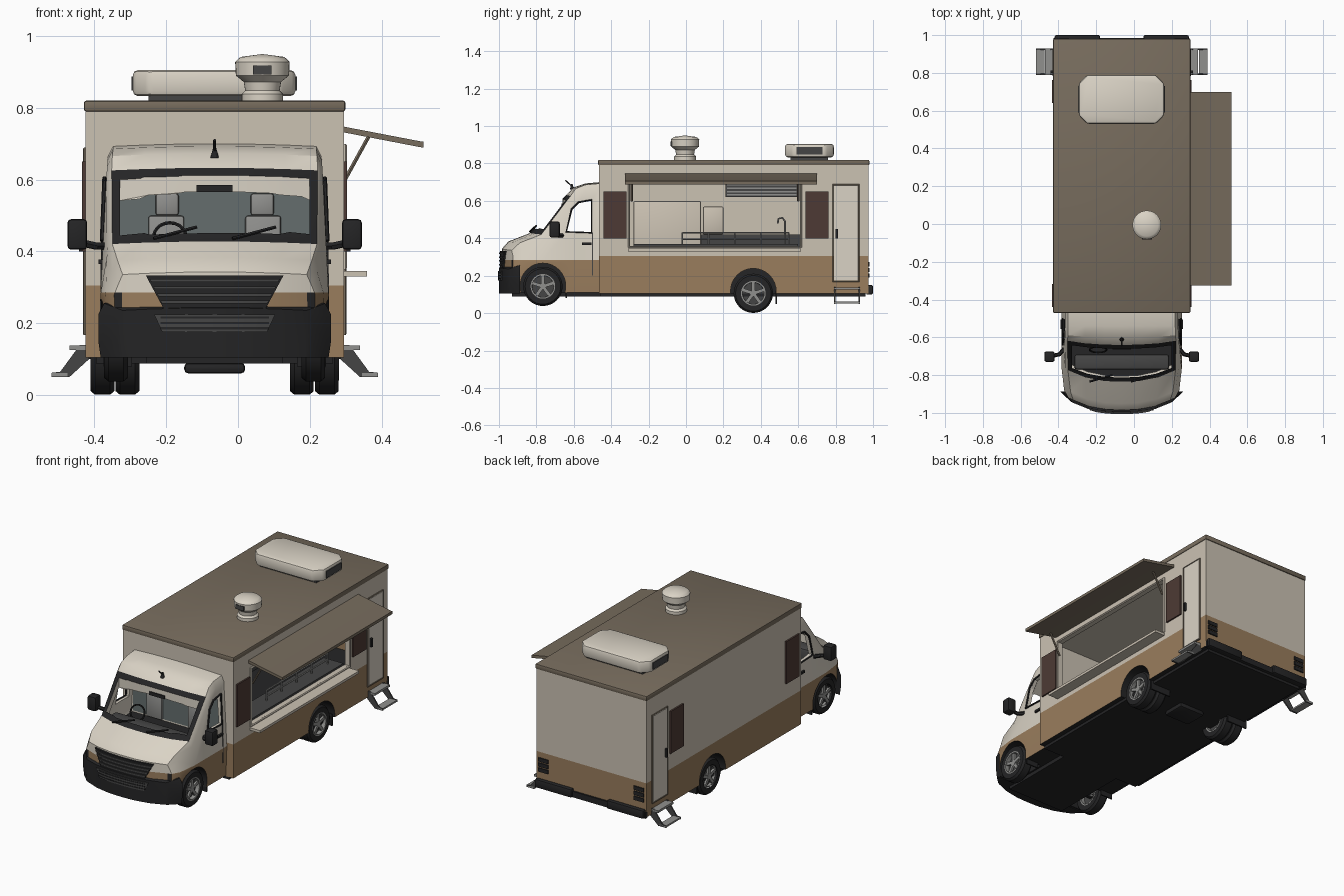
import bpy, bmesh, math
from mathutils import Vector, Matrix

if "Cube" in bpy.data.objects:
    bpy.data.objects.remove(bpy.data.objects["Cube"])

C = -0.065  # centre line of the vehicle
def material(name, r, g, b):
    m = bpy.data.materials.new(name)
    m.diffuse_color = (r, g, b, 1)
    m.use_nodes = True
    m.node_tree.nodes["Principled BSDF"].inputs["Base Color"].default_value = m.diffuse_color
    return m
CREAM = material("cream", .70, .65, .56)
WALL = material("wall_beige", .60, .54, .45)
TAN = material("tan", .32, .205, .11)
ROOF = material("roof_brown", .185, .15, .11)
MAROON = material("panel_maroon", .075, .042, .035)
BLACK = material("black", .018, .018, .019)
GREY = material("metal_grey", .28, .28, .27)
INNER = material("cab_grey", .13, .155, .155)
DARK = material("dark_grey", .06, .06, .06)

def make(name, bm, *mats):
    bmesh.ops.recalc_face_normals(bm, faces=bm.faces[:])
    me = bpy.data.meshes.new(name)
    bm.to_mesh(me); bm.free()
    o = bpy.data.objects.new(name, me)
    bpy.context.collection.objects.link(o)
    for m in mats:
        me.materials.append(m)
    return o

def prism(name, pts, axis, a, b, mat=None, bevel=0):
    put = {'x': lambda p, t: (t, p[0], p[1]), 'y': lambda p, t: (p[0], t, p[1]),
           'z': lambda p, t: (p[0], p[1], t)}[axis]
    bm = bmesh.new()
    lo = [bm.verts.new(put(p, a)) for p in pts]
    hi = [bm.verts.new(put(p, b)) for p in pts]
    bm.faces.new(lo); bm.faces.new(hi)
    for i in range(len(pts)):
        j = (i + 1) % len(pts)
        bm.faces.new((lo[i], lo[j], hi[j], hi[i]))
    o = make(name, bm, *([mat] if mat else []))
    if bevel:
        md = o.modifiers.new("bevel", 'BEVEL'); md.width = bevel; md.segments = 2
    return o

def box(name, x0, x1, y0, y1, z0, z1, mat=None, bevel=0):
    return prism(name, [(x0, y0), (x1, y0), (x1, y1), (x0, y1)], 'z', z0, z1, mat, bevel)

def side_box(name, s, d0, d1, *rest):  # distances from the centre line on side s
    a, b = sorted((C + s * d0, C + s * d1))
    return box(name, a, b, *rest)

def tube(name, pts, r, mat, closed=False):
    cu = bpy.data.curves.new(name, 'CURVE')
    cu.dimensions = '3D'; cu.bevel_depth = r; cu.bevel_resolution = 1; cu.use_fill_caps = True
    sp = cu.splines.new('POLY'); sp.points.add(len(pts) - 1); sp.use_cyclic_u = closed
    for p, q in zip(sp.points, pts):
        p.co = (*q, 1)
    cu.materials.append(mat)
    o = bpy.data.objects.new(name, cu)
    bpy.context.collection.objects.link(o)

def lathe(name, prof, mat, loc, axis='z', steps=32):
    bm = bmesh.new()
    vs = [bm.verts.new((r, 0, h)) for r, h in prof]
    es = [bm.edges.new(e) for e in zip(vs, vs[1:])]
    bmesh.ops.spin(bm, geom=vs + es, cent=(0, 0, 0), axis=(0, 0, 1), angle=2 * math.pi, steps=steps)
    bmesh.ops.remove_doubles(bm, verts=bm.verts[:], dist=1e-5)
    if axis == 'x':
        bm.transform(Matrix.Rotation(math.pi / 2, 4, 'Y'))
    bm.transform(Matrix.Translation(loc))
    return make(name, bm, mat)

def cut(o, *cutters):
    bpy.context.view_layer.objects.active = o
    for c in cutters:
        md = o.modifiers.new("cut", 'BOOLEAN')
        md.operation = 'DIFFERENCE'; md.object = c; md.solver = 'EXACT'
        bpy.ops.object.modifier_apply(modifier=md.name)
        bpy.data.objects.remove(c)

def paint(o, z, rule):  # slice at height z, then colour faces by rule
    bm = bmesh.new(); bm.from_mesh(o.data)
    bmesh.ops.bisect_plane(bm, geom=bm.verts[:] + bm.edges[:] + bm.faces[:],
                           plane_co=(0, 0, z), plane_no=(0, 0, 1))
    bm.normal_update()
    for f in bm.faces:
        f.material_index = rule(f.calc_center_median(), f.normal, f.material_index)
    bm.to_mesh(o.data); bm.free()

US = (-.95, -.65, -.3, 0, .3, .65, .95)
def loft(name, secs, floor, mid, mats, glass=None):
    # sections: y, top height, half width low, half width top, bow of the front
    bm = bmesh.new(); rings = []
    for y, zt, hw, ht, bow in secs:
        P = [(u, u * ht, zt + .008 * (1 - u * u)) for u in US]
        P += [(1, ht, zt - .03), (1, hw, mid), (1, hw * .98, floor)]
        P += [(u, u * hw * .98, floor) for u in reversed(US)]
        P += [(1, -hw * .98, floor), (1, -hw, mid), (1, -ht, zt - .03)]
        rings.append([bm.verts.new((C + x, y + bow * abs(u) ** 2.5, z)) for u, x, z in P])
    n = 20
    for k, (a, b) in enumerate(zip(rings, rings[1:])):
        for i in range(n):
            j = (i + 1) % n
            f = bm.faces.new((a[i], a[j], b[j], b[i]))
            if k == glass and i < 6:
                f.material_index = 2
    for r in (rings[0], rings[-1]):
        for i in range(6):
            bm.faces.new((r[i], r[i + 1], r[15 - i], r[16 - i]))
        bm.faces.new(r[6:11]); bm.faces.new([r[0]] + r[16:20])
    return make(name, bm, *mats)

# Cab shell: lofted, hollowed, with open windscreen, side windows and wheel arches
secs = [(-.985, .335, .28, .27, .06), (-.95, .375, .305, .285, .07), (-.835, .42, .318, .30, .07),
        (-.64, .625, .318, .302, .025), (-.60, .665, .318, .30, .012), (-.54, .685, .318, .298, 0),
        (-.465, .692, .318, .298, 0)]
cab = loft("cab", secs, .11, .28, (CREAM, TAN, BLACK), 2)
inner = [(y + .03 if y < -.5 else -.475, zt - .014, hw - .02, ht - .02, b) for y, zt, hw, ht, b in secs[2:]]
cavity = loft("cab_cavity", inner, .33, .35, ())
V = (-.88, -.6, -.3, 0, .3, .6, .88)
screen = [(C + u * .30, -.813 + .07 * abs(u) ** 2.5) for u in V]
screen += [(C + u * .30, -.66 + .025 * abs(u) ** 2.5) for u in reversed(V)]
win = [(-.64, .435), (-.612, .555), (-.575, .593), (-.505, .605), (-.505, .43)]
def arches(y, z, r, d):
    return [lathe("arch", [(0, -.09), (r, -.09), (r, .09), (0, .09)], BLACK, (C + s * d, y, z), 'x')
            for s in (-1, 1)]
cut(cab, cavity, prism("screen_cut", screen, 'z', .40, .8),
    prism("window_cut", win, 'x', C - .5, C + .5), *arches(-.765, .145, .122, .29))
def cab_rule(c, n, m):
    if m == 2 or (n.z < -.9 and c.z < .2) or (abs(c.x - C) < .29 and n.z > .9 and c.z < .345):
        return 2
    if c.z < .285:
        return 2 if c.y > -.93 and (abs(n.x) < .5 or abs(c.x - C) < .27) else 1
    return 0
paint(cab, .285, cab_rule)

# Box body: hollow kitchen with a serving hatch on the right
body = box("body", C - .36, C + .36, -.465, .975, .105, .795)
for m in (WALL, TAN, BLACK):
    body.data.materials.append(m)
cut(body, box("room", C - .335, C + .335, -.44, .95, .25, .775),
    box("hatch", .2, .4, -.30, .61, .36, .69), *arches(.36, .117, .122, .30))
def body_rule(c, n, m):
    if (n.z < -.9 and c.z < .2) or (.2 < c.y < .5 and c.z < .26 and (abs(n.x) < .5 or abs(c.x - C) < .33)):
        return 2
    return 1 if c.z < .305 else 0
paint(body, .305, body_rule)
box("roof", C - .364, C + .364, -.47, .98, .79, .82, ROOF, .006)

# Bumpers, underside and grilles
loft("front_bumper", [(-1, .235, .27, .27, .06), (-.95, .25, .312, .312, .05), (-.888, .255, .324, .324, 0)],
     .105, .15, (BLACK,))
box("underside", C - .33, C + .33, -.46, .96, .088, .106, BLACK)
box("cab_underside", C - .19, C + .19, -.93, -.46, .088, .112, BLACK)
box("axle_housing", C - .085, C + .085, .29, .43, .06, .09, BLACK, .012)
for y, z in ((-.765, .14), (.36, .117)):
    tube("axle", [(C - .28, y, z), (C + .28, y, z)], .018, BLACK)
for s in (-1, 1):
    side_box("rear_bumper", s, .115, .355, .97, 1.0, .10, .15, BLACK, .008)
    for k in range(3):
        side_box("tail_light", s, .28, .345, .97, .982, .19 + .03 * k, .212 + .03 * k, BLACK)
box("rear_sill", C - .36, C + .36, .965, .985, .10, .135, BLACK)

def bowed_panel(name, z0, w0, z1, w1, y, mat, t=.014):
    bm = bmesh.new(); cols = []
    for i in range(13):
        u = i / 6 - 1
        cols.append([bm.verts.new((C + u * w, y + .06 * abs(u * w / .27) ** 2.5, z)) for z, w in ((z0, w0), (z1, w1))])
    for a, b in zip(cols, cols[1:]):
        bm.faces.new((a[0], b[0], b[1], a[1]))
    md = make(name, bm, mat).modifiers.new("thick", 'SOLIDIFY')
    md.thickness = t; md.offset = 0
bowed_panel("grille", .24, .14, .333, .19, -.988, BLACK)
for k in range(4):
    z = .255 + .02 * k
    bowed_panel("grille_slat", z, .145 + .01 * k, z + .008, .15 + .01 * k, -.993, DARK)
bowed_panel("lower_grille", .175, .145, .225, .168, -1, DARK, .008)
for k in range(3):
    bowed_panel("lower_slat", .183 + .015 * k, .15, .189 + .015 * k, .15, -1.002, BLACK, .008)

# Wheels: tyre, dark dish, spokes and hub
def wheel(x, y, z, s, w=.066, R=.105):
    h = w / 2
    lathe("tyre", [(.066, -h), (R - .01, -h), (R, -h + .012), (R, h - .012), (R - .01, h), (.066, h),
                   (.066, -h)], BLACK, (x, y, z), 'x')
    lathe("rim", [(.066, -h * .8), (.066, h * 1.02), (.058, h * 1.02), (.056, -h * .8)], GREY, (x, y, z), 'x')
    lathe("dish", [(0, -h * .3), (.064, -h * .3), (.064, h * .3), (0, h * .3)], DARK, (x, y, z), 'x')
    lathe("hub", [(0, -h * .85), (.018, -h * .85), (.018, h * .85), (0, h * .85)], GREY, (x, y, z), 'x', 12)
    for k in range(5):
        o = box("spoke", -.006, .006, -.009, .009, .01, .062, GREY)
        o.matrix_world = Matrix.Translation((x + s * h * .65, y, z)) @ Matrix.Rotation(k * math.tau / 5, 4, 'X')
for s in (-1, 1):
    wheel(C + s * .275, -.765, .143, s)
    wheel(C + s * .3125, .36, .106, s)
    wheel(C + s * .243, .36, .106, s)
    side_box("front_mudflap", s, .23, .31, -.644, -.636, .08, .14, BLACK)
    side_box("rear_mudflap", s, .21, .345, .478, .486, .05, .12, BLACK)

# Parts repeated on both sides
for s in (-1, 1):
    X = lambda d: C + s * d
    tube("window_frame", [(X(.314 - .04 * max(0, z - .43)), y, z) for y, z in win], .006, BLACK, True)
    side_box("cab_handle", s, .312, .324, -.555, -.505, .365, .378, BLACK)
    tube("cab_door_seam", [(X(.317), -.50, .20), (X(.314), -.50, .43)], .003, DARK)
    side_box("mirror", s, .355, .41, -.73, -.675, .405, .49, BLACK, .01)
    tube("mirror_arm", [(X(.305), -.66, .415), (X(.33), -.69, .415), (X(.375), -.70, .425)], .011, BLACK)
    for y in (-.44, .64):
        side_box("wall_panel", s, .355, .369, y, y + .122, .40, .65, MAROON)
    side_box("door", s, .355, .366, .79, .92, .175, .682, CREAM)
    tube("door_frame", [(X(.362), y, z) for y, z in ((.786, .17), (.924, .17), (.924, .686), (.786, .686))],
         .005, ROOF, True)
    side_box("door_handle", s, .36, .378, .80, .812, .40, .45, BLACK)
    # entry steps
    side_box("upper_step", s, .35, .405, .79, .93, .125, .138, GREY)
    side_box("lower_step", s, .41, .455, .79, .93, .052, .062, GREY)
    for y in (.79, .922):
        prism("step_rail", [(X(.35), .14), (X(.375), .14), (X(.43), .065), (X(.455), .062), (X(.455), .05),
                            (X(.405), .05), (X(.35), .10)], 'y', y, y + .008, DARK)
    # cab seats
    side_box("seat_back", s, .085, .185, -.50, -.478, .34, .50, GREY, .008)
    side_box("headrest", s, .10, .165, -.498, -.48, .50, .562, GREY, .008)

# Cab interior and small fittings
box("bulkhead", C - .285, C + .285, -.479, -.473, .34, .655, INNER)
box("dashboard", C - .25, C + .25, -.77, -.69, .335, .425, DARK, .012)
tube("steering_wheel", [(C - .125 + .045 * math.cos(a), -.665 + .015 * math.sin(a), .44 + .04 * math.sin(a))
                        for a in (math.tau * k / 20 for k in range(20))], .005, BLACK, True)
box("rear_view_mirror", C - .05, C + .05, -.665, -.655, .565, .585, BLACK)
for x in (-.17, .05):
    tube("wiper", [(C + x, -.835, .436), (C + x + .12, -.80, .468)], .005, BLACK)
tube("antenna", [(C, -.60, .67), (C, -.645, .71)], .004, BLACK)
lathe("antenna_base", [(.012, .66), (.004, .69), (0, .69)], BLACK, (C, -.61, 0), 'z', 10)

# Awning, struts, hatch frame and serving shelf
prism("awning", [(.293, .748), (.512, .706), (.517, .706), (.517, .689), (.505, .691), (.293, .732)],
      'y', -.325, .70, ROOF)
for y in (-.29, .60):
    tube("awning_strut", [(.298, y, .60), (.365, y, .722)], .006, ROOF)
tube("hatch_frame", [(.296, y, z) for y, z in ((-.305, .355), (.615, .355), (.615, .695), (-.305, .695))],
     .008, WALL, True)
box("serving_shelf", .285, .36, -.31, .615, .33, .345, WALL)

# Kitchen inside
box("front_counter", .14, .268, -.28, .60, .25, .37, DARK)
box("back_counter", -.40, -.22, .08, .90, .25, .42, DARK)
box("fridge", -.40, -.20, -.28, .08, .25, .60, WALL, .008)
box("oven", -.40, -.22, .09, .20, .42, .57, WALL, .008)
box("extractor_hood", -.40, -.18, .21, .60, .62, .70, DARK)
for k in range(4):
    box("hood_slat", -.18, -.172, .22, .59, .628 + .018 * k, .636 + .018 * k, GREY)
for z in (.395, .43):
    tube("rail", [(.20, -.02, z), (.20, .55, z)], .005, GREY)
for y in (-.02, .12, .26, .40, .55):
    tube("rail_post", [(.20, y, .365), (.20, y, .43)], .005, GREY)
tube("tap", [(.10, .53, .37), (.10, .53, .49), (.10, .515, .51), (.10, .495, .505), (.10, .49, .48)], .006, GREY)

# Roof units
ch = .045
x0, x1, y0, y1 = -.293, .16, .53, .79
prism("air_conditioner", [(x0 + ch, y0), (x1 - ch, y0), (x1, y0 + ch), (x1, y1 - ch), (x1 - ch, y1),
                          (x0 + ch, y1), (x0, y1 - ch), (x0, y0 + ch)], 'z', .833, .905, CREAM, .014)
box("unit_base", -.25, .12, .56, .76, .815, .84, DARK)
for x in (x0, x1):
    box("unit_vent", x - .004, x + .004, .59, .73, .848, .888, DARK)
lathe("roof_vent", [(.058, .815), (.058, .838), (.048, .848), (.052, .872), (.074, .89), (.076, .928), (.068, .936),
                    (.06, .942), (0, .95)], CREAM, (.068, -.005, 0))
box("vent_slot", .042, .094, -.083, -.06, .893, .918, DARK)

# Finish: apply modifiers, smooth rounded faces
bpy.ops.object.select_all(action='SELECT')
bpy.context.view_layer.objects.active = body
bpy.ops.object.convert(target='MESH')
bpy.ops.object.shade_smooth_by_angle(angle=math.radians(30))
